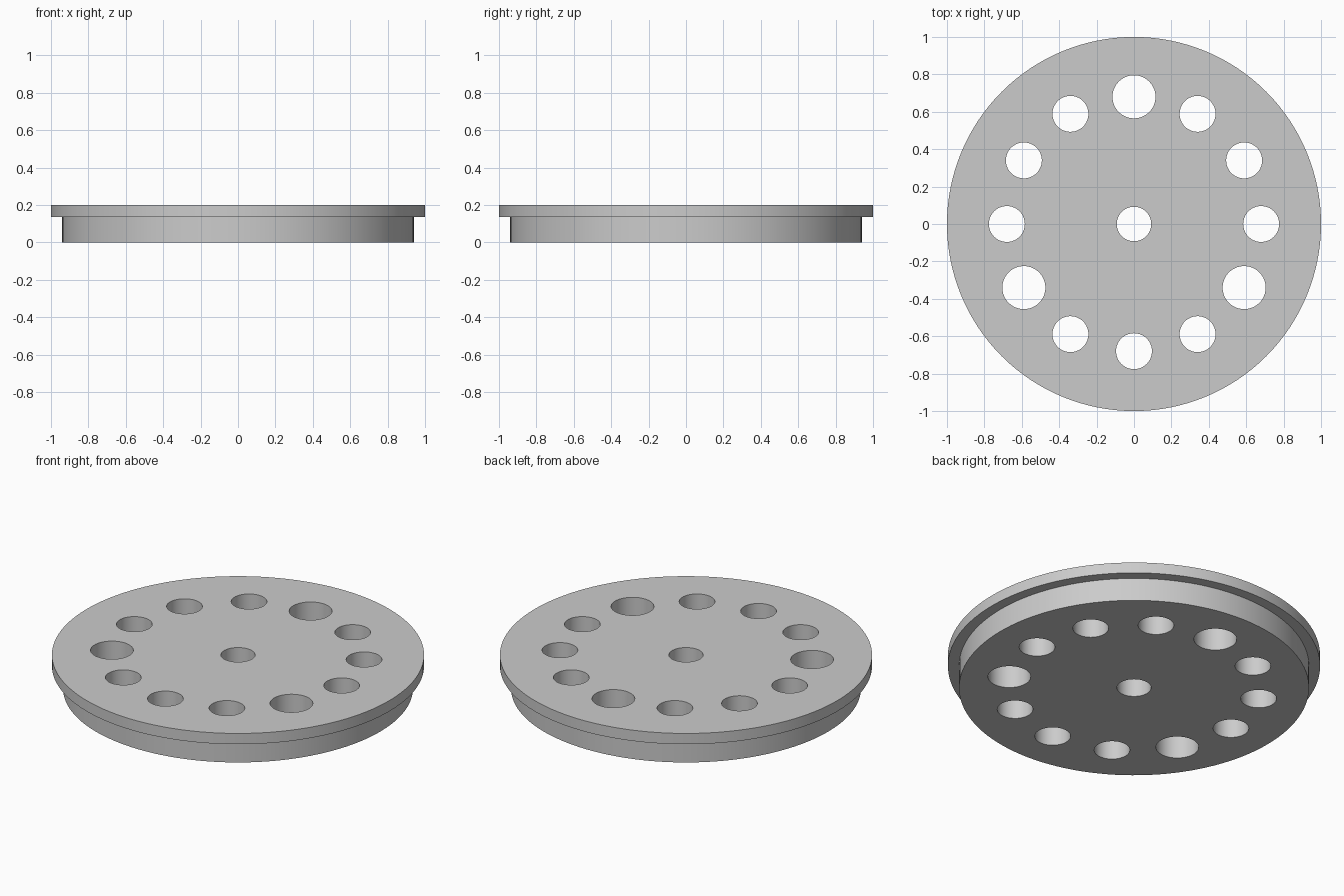
import bpy, bmesh, math
from mathutils import Matrix, Vector

cube = bpy.data.objects.get("Cube")
if cube:
    bpy.data.objects.remove(cube, do_unlink=True)

HEIGHT = 0.2
RING_RADIUS = 0.68
SMALL_HOLE, LARGE_HOLE, CENTRE_HOLE = 0.096, 0.115, 0.092

grey = bpy.data.materials.new("plain grey")
grey.use_nodes = True
colour = (0.6, 0.6, 0.6, 1)
grey.diffuse_color = colour
grey.node_tree.nodes["Principled BSDF"].inputs["Base Color"].default_value = colour


def make_object(name, bm):
    bmesh.ops.recalc_face_normals(bm, faces=bm.faces[:])
    mesh = bpy.data.meshes.new(name)
    bm.to_mesh(mesh)
    bm.free()
    mesh.materials.append(grey)
    obj = bpy.data.objects.new(name, mesh)
    bpy.context.collection.objects.link(obj)
    return obj


def stepped_disc(name, profile, sides):
    """Revolve (radius, height) points and cap both ends."""
    bm = bmesh.new()
    rings = []
    for r, z in profile:
        angles = [math.tau * i / sides for i in range(sides)]
        rings.append([bm.verts.new((r * math.cos(a), r * math.sin(a), z)) for a in angles])
    for low, high in zip(rings, rings[1:]):
        for i in range(sides):
            j = (i + 1) % sides
            bm.faces.new((low[i], low[j], high[j], high[i]))
    bm.faces.new(rings[0])
    bm.faces.new(rings[-1])
    return make_object(name, bm)


# Plug body with a wider rim at the top
disc = stepped_disc("flanged_disc", [(0.94, 0), (0.94, 0.136), (1, 0.136), (1, HEIGHT)], 128)

# Twelve holes on a ring, every fourth one larger, plus one in the centre
holes = [(Vector((0, 0, HEIGHT / 2)), CENTRE_HOLE)]
for i in range(12):
    a = math.pi / 2 + math.tau * i / 12
    spot = Vector((RING_RADIUS * math.cos(a), RING_RADIUS * math.sin(a), HEIGHT / 2))
    holes.append((spot, LARGE_HOLE if i % 4 == 0 else SMALL_HOLE))

bm = bmesh.new()
for spot, radius in holes:
    bmesh.ops.create_cone(bm, cap_ends=True, segments=64, radius1=radius, radius2=radius,
                          depth=HEIGHT * 2, matrix=Matrix.Translation(spot))
cutter = make_object("hole_cutter", bm)
cutter.hide_render = True

# Drill the holes
drill = disc.modifiers.new("holes", "BOOLEAN")
drill.operation = "DIFFERENCE"
drill.solver = "EXACT"
drill.object = cutter
bpy.ops.object.select_all(action="DESELECT")
disc.select_set(True)
bpy.context.view_layer.objects.active = disc
bpy.ops.object.modifier_apply(modifier=drill.name)
bpy.data.objects.remove(cutter, do_unlink=True)
bpy.ops.object.shade_smooth_by_angle(angle=math.radians(30))
